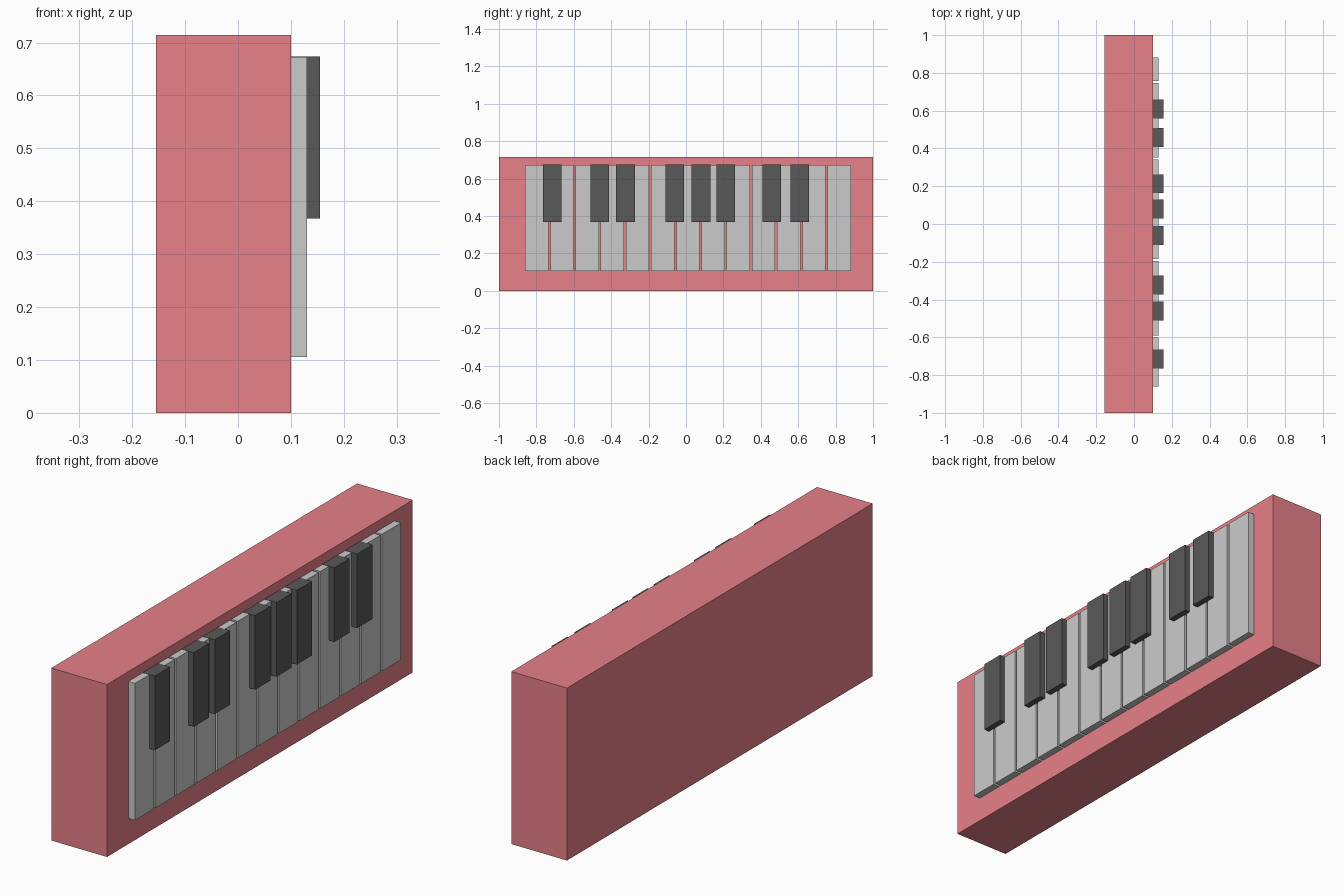
import bpy
import bmesh

if "Cube" in bpy.data.objects:
    bpy.data.objects.remove(bpy.data.objects["Cube"])


def material(name, color):
    mat = bpy.data.materials.new(name)
    mat.diffuse_color = (*color, 1.0)
    mat.use_nodes = True
    mat.node_tree.nodes["Principled BSDF"].inputs["Base Color"].default_value = mat.diffuse_color
    return mat


def box(name, x, y, z, mat=None):
    """Box spanning the given (min, max) ranges."""
    bm = bmesh.new()
    bmesh.ops.create_cube(bm, size=1.0)
    for v in bm.verts:
        for i, (lo, hi) in enumerate((x, y, z)):
            v.co[i] = lo if v.co[i] < 0 else hi
    mesh = bpy.data.meshes.new(name)
    bm.to_mesh(mesh)
    bm.free()
    if mat:
        mesh.materials.append(mat)
    obj = bpy.data.objects.new(name, mesh)
    bpy.context.collection.objects.link(obj)
    return obj


red = material("red", (0.8, 0.22, 0.25))
black = material("black", (0.1, 0.1, 0.1))

# Body
FACE = 0.10
box("body", (-0.155, FACE), (-1, 1), (0, 0.714), red)

# White keys, evenly spaced along the face
START, PITCH, WIDTH = -0.86, 0.1347, 0.1245
for i in range(13):
    y = START + i * PITCH
    box(f"white_key_{i + 1}", (FACE, 0.13), (y, y + WIDTH), (0.106, 0.673))

# Black keys, grouped over the gaps
for i, y in enumerate((-0.715, -0.461, -0.323, -0.06, 0.08, 0.213, 0.458, 0.608)):
    box(f"black_key_{i + 1}", (FACE, 0.155), (y - 0.05, y + 0.05), (0.367, 0.674), black)
